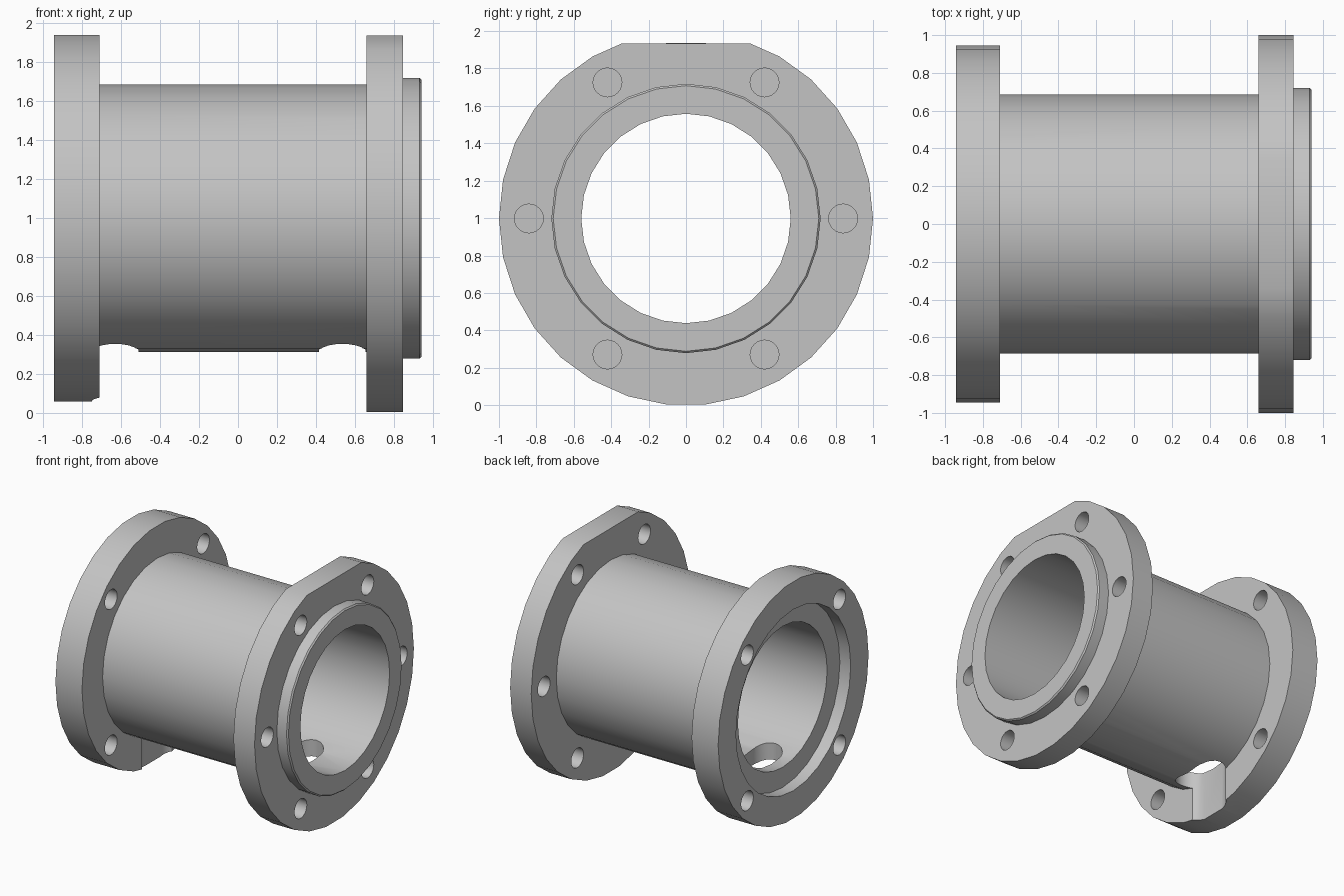
import bpy, bmesh
from math import sin, cos, pi, radians

cube = bpy.data.objects.get("Cube")
if cube:
    bpy.data.objects.remove(cube, do_unlink=True)

AXIS_Z = 0.998

grey = bpy.data.materials.new("light_grey")
grey.use_nodes = True
COLOUR = (0.55, 0.55, 0.55, 1)
grey.diffuse_color = COLOUR
grey.node_tree.nodes["Principled BSDF"].inputs["Base Color"].default_value = COLOUR


def loft(name, rings):
    """Closed solid through matching rings of points."""
    bm = bmesh.new()
    loops = [[bm.verts.new(p) for p in ring] for ring in rings]
    n = len(loops[0])
    for a, b in zip(loops, loops[1:]):
        for i in range(n):
            j = (i + 1) % n
            bm.faces.new((a[i], a[j], b[j], b[i]))
    bm.faces.new(loops[0])
    bm.faces.new(loops[-1])
    bmesh.ops.recalc_face_normals(bm, faces=bm.faces)
    mesh = bpy.data.meshes.new(name)
    bm.to_mesh(mesh)
    bm.free()
    mesh.materials.append(grey)
    obj = bpy.data.objects.new(name, mesh)
    bpy.context.collection.objects.link(obj)
    return obj


def rod(name, profile, sides, y=0.0, z=0.0):
    """Round solid along x from (x, radius) pairs."""
    turns = [2 * pi * i / sides for i in range(sides)]
    return loft(name, [[(x, y + r * cos(t), AXIS_Z + z + r * sin(t)) for t in turns]
                       for x, r in profile])


def combine(target, other, operation):
    """Apply a boolean and discard the helper solid."""
    other.hide_render = True
    bpy.context.view_layer.objects.active = target
    mod = target.modifiers.new("combine", "BOOLEAN")
    mod.operation = operation
    mod.solver = "EXACT"
    mod.object = other
    bpy.ops.object.modifier_apply(modifier=mod.name)
    bpy.data.objects.remove(other, do_unlink=True)


def bolt_holes(target, x0, x1, circle, count, start):
    for i in range(count):
        t = start + 2 * pi * i / count
        hole = rod("bolt_hole", [(x0, 0.077), (x1, 0.077)], 24,
                   circle * cos(t), circle * sin(t))
        combine(target, hole, "DIFFERENCE")


def slot(x, half=0.1, r=0.12, steps=10):
    """Vertical cutter, rounded at both ends and long in y."""
    outline = []
    for side in (1, -1):
        for i in range(steps + 1):
            t = pi * i / steps
            outline.append((x + side * r * cos(t), side * (half + r * sin(t))))
    return loft("drain_slot", [[(px, py, z) for px, py in outline] for z in (-0.2, 0.8)])


# Right flange with its flat top
right_flange = rod("right_flange", [(0.66, 1.0), (0.845, 1.0)], 30)
flat = loft("flat_cutter", [[(x, y, z) for x, y in ((0.5, -1), (1, -1), (1, 1), (0.5, 1))]
                            for z in (1.934, 2.3)])
combine(right_flange, flat, "DIFFERENCE")
bolt_holes(right_flange, 0.5, 1.0, 0.84, 6, 0)

# Left flange
pipe = rod("left_flange", [(-0.943, 0.944), (-0.71, 0.944)], 30)
bolt_holes(pipe, -1.1, -0.6, 0.818, 4, pi / 4)

# Barrel and chamfered spigot
barrel = rod("barrel", [(-0.8, 0.685), (0.75, 0.685)], 28)
spigot = rod("spigot", [(0.7, 0.72), (0.93, 0.72), (0.94, 0.71)], 28)
for part in (barrel, right_flange, spigot):
    combine(pipe, part, "UNION")

# Bore, recess in the left end, and the two slots underneath
bore = rod("bore", [(-1.2, 0.56), (1.2, 0.56)], 28)
recess = rod("recess", [(-1.2, 0.72), (-0.848, 0.72)], 28)
for cutter in (bore, recess, slot(-0.63), slot(0.535)):
    combine(pipe, cutter, "DIFFERENCE")

pipe.name = "flanged_pipe"
bpy.ops.object.select_all(action="DESELECT")
pipe.select_set(True)
bpy.context.view_layer.objects.active = pipe
bpy.ops.object.shade_smooth_by_angle(angle=radians(30))
